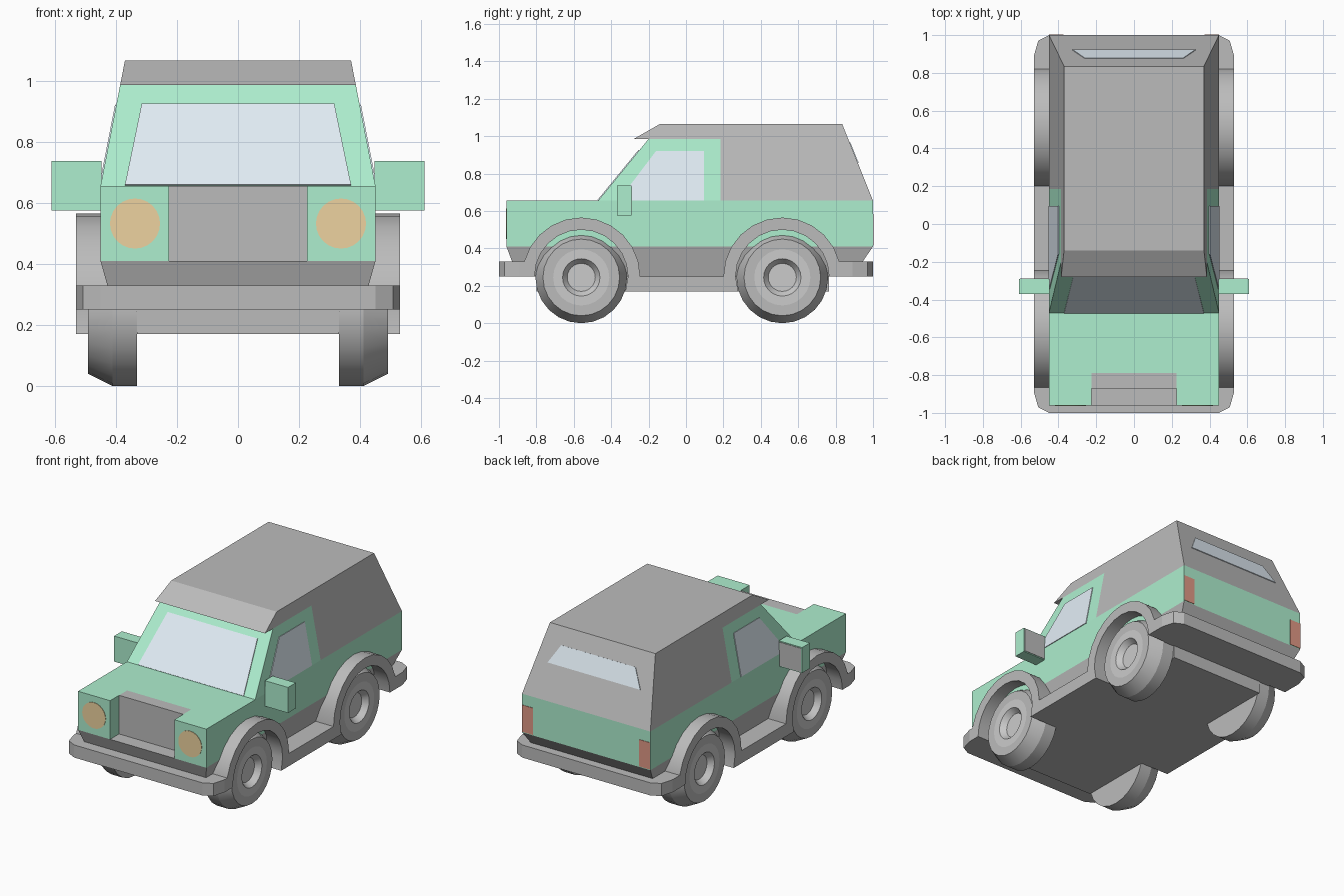
import bpy, bmesh, math

if "Cube" in bpy.data.objects:
    bpy.data.objects.remove(bpy.data.objects["Cube"])


def material(name, r, g, b):
    m = bpy.data.materials.new(name)
    m.diffuse_color = (r, g, b, 1)
    m.use_nodes = True
    m.node_tree.nodes["Principled BSDF"].inputs["Base Color"].default_value = m.diffuse_color
    return m


GREEN = material("green_paint", 0.42, 0.86, 0.62)
GLASS = material("glass", 0.76, 0.85, 0.92)
AMBER = material("amber", 0.85, 0.65, 0.35)
RED = material("red", 0.75, 0.32, 0.24)
RIM = material("rim", 0.75, 0.75, 0.78)
DARK = material("grey", 0.5, 0.5, 0.5)


def finish(name, bm, mat, smooth=False):
    bmesh.ops.recalc_face_normals(bm, faces=bm.faces)
    me = bpy.data.meshes.new(name)
    bm.to_mesh(me)
    bm.free()
    me.materials.append(mat)
    ob = bpy.data.objects.new(name, me)
    bpy.context.collection.objects.link(ob)
    if smooth:
        bpy.ops.object.select_all(action='DESELECT')
        ob.select_set(True)
        bpy.context.view_layer.objects.active = ob
        bpy.ops.object.shade_smooth_by_angle(angle=math.radians(25))
    return ob


def loft(name, a, b, mat=DARK, smooth=False):
    """Solid between two matching rings of points."""
    bm = bmesh.new()
    va = [bm.verts.new(p) for p in a]
    vb = [bm.verts.new(p) for p in b]
    bm.faces.new(va)
    bm.faces.new(vb)
    n = len(va)
    for i in range(n):
        j = (i + 1) % n
        bm.faces.new((va[i], va[j], vb[j], vb[i]))
    return finish(name, bm, mat, smooth)


def box(name, x0, x1, y0, y1, z0, z1, mat=DARK):
    ring = [(x0, y0), (x1, y0), (x1, y1), (x0, y1)]
    return plan(name, ring, z0, z1, mat)


def plan(name, pts, z0, z1, mat=DARK):
    return loft(name, [(x, y, z0) for x, y in pts], [(x, y, z1) for x, y in pts], mat)


def cabin_x(z):
    """Half width of the inward-leaning cabin sides."""
    return 0.45 - 0.08 * (z - 0.655) / 0.41


def cabin_part(name, pts, mat):
    return loft(name, [(-cabin_x(z), y, z) for y, z in pts],
                [(cabin_x(z), y, z) for y, z in pts], mat)


def panel(name, pts, offset, mat):
    """Thin plate raised from the surface by a small offset."""
    dx, dy, dz = offset
    return loft(name, pts, [(x + dx, y + dy, z + dz) for x, y, z in pts], mat)


# Green lower body with a notch for the grille
plan("lower_body", [(-0.45, -0.96), (-0.225, -0.96), (-0.225, -0.79), (0.225, -0.79),
                    (0.225, -0.96), (0.45, -0.96), (0.45, 1.0), (-0.45, 1.0)],
     0.41, 0.655, GREEN)
box("grille", -0.225, 0.225, -0.87, -0.79, 0.41, 0.655)

# Tapered grey underbody and floor
loft("underbody",
     [(-0.45, -0.96, 0.41), (0.45, -0.96, 0.41), (0.45, 1, 0.41), (-0.45, 1, 0.41)],
     [(-0.405, -0.9, 0.25), (0.405, -0.9, 0.25), (0.405, 0.89, 0.25), (-0.405, 0.89, 0.25)])
box("floor", -0.33, 0.33, -0.80, 0.765, 0.17, 0.26)

# Cabin front and grey canopy
cabin_part("cabin", [(-0.47, 0.655), (-0.2, 0.985), (0.185, 0.985), (0.185, 0.655)], GREEN)
cabin_part("canopy", [(0.185, 0.655), (0.185, 0.985), (-0.28, 0.985), (-0.14, 1.065),
                      (0.835, 1.065), (1.0, 0.655)], DARK)


# Windscreen and rear window
def screen_y(z):
    return -0.47 + (z - 0.655) * 0.27 / 0.33


def rear_y(z):
    return 1.0 - (z - 0.655) * 0.165 / 0.41


panel("windscreen", [(x, screen_y(z), z) for x, z in
                     ((-0.37, 0.656), (0.37, 0.656), (0.315, 0.922), (-0.315, 0.922))],
      (0, -0.004, 0.003), GLASS)
panel("rear_window", [(x, rear_y(z), z) for x, z in
                      ((-0.325, 0.855), (0.325, 0.855), (0.26, 0.965), (-0.26, 0.965))],
      (0, 0.004, 0.002), GLASS)

# Front and rear bumpers with clipped corners
for name, s, end in (("front_bumper", -1, 0.84), ("rear_bumper", 1, 0.80)):
    half = [(0.53, end), (0.53, 0.89), (0.507, 0.97), (0.45, 1.0)]
    ring = [(x, s * y) for x, y in half] + [(-x, s * y) for x, y in reversed(half)]
    plan(name, ring, 0.25, 0.33)

AXLES = {"front": -0.56, "rear": 0.515}


def arc(c, r, a0, a1, n=12):
    return [(c + r * math.cos(math.radians(a0 + (a1 - a0) * i / n)),
             0.25 + r * math.sin(math.radians(a0 + (a1 - a0) * i / n))) for i in range(n + 1)]


# Side skirt outline: both wheel arches joined by the running board
f, r = AXLES["front"], AXLES["rear"]
skirt = (arc(f, 0.315, 180, 0) + arc(r, 0.315, 180, 0)
         + arc(r, 0.25, 0, 180) + [(r - 0.236, 0.17), (f + 0.236, 0.17)]
         + arc(f, 0.25, 0, 180))


def lathe(name, profile, s, cy, mat):
    """Spin (x, radius) points round a wheel axle."""
    bm = bmesh.new()
    vs = [bm.verts.new((s * x, cy, 0.245 - rad)) for x, rad in profile]
    es = [bm.edges.new(e) for e in zip(vs, vs[1:])]
    bmesh.ops.spin(bm, geom=vs + es, cent=(0, cy, 0.245), axis=(1, 0, 0),
                   angle=2 * math.pi, steps=24, use_merge=True)
    bmesh.ops.remove_doubles(bm, verts=bm.verts, dist=1e-4)
    return finish(name, bm, mat, True)


for side, s in (("left", -1), ("right", 1)):
    loft(side + "_skirt", [(s * 0.33, y, z) for y, z in skirt],
         [(s * 0.53, y, z) for y, z in skirt], DARK, True)

    # Wheels
    for end, cy in AXLES.items():
        lathe(f"{end}_{side}_tire", [(0.33, 0), (0.33, 0.245), (0.41, 0.245),
                                     (0.49, 0.205), (0.49, 0.15)], s, cy, DARK)
        lathe(f"{end}_{side}_rim", [(0.49, 0.15), (0.49, 0.1), (0.455, 0.075),
                                    (0.455, 0)], s, cy, RIM)

    # Side window
    panel(side + "_window", [(s * cabin_x(z), y, z) for y, z in
                             ((-0.36, 0.656), (-0.16, 0.92), (0.095, 0.92), (0.095, 0.656))],
          (s * 0.004, 0, 0.001), GLASS)

    # Mirror with grey back plate
    x0, x1 = sorted((s * 0.447, s * 0.61))
    box(side + "_mirror", x0, x1, -0.37, -0.292, 0.575, 0.737, GREEN)
    box(side + "_mirror_face", x0 + 0.006, x1 - 0.006, -0.3, -0.289, 0.581, 0.731)

    # Headlight disc
    disc = [(s * 0.337 + 0.082 * math.cos(a), -0.959, 0.532 + 0.082 * math.sin(a))
            for a in (2 * math.pi * i / 24 for i in range(24))]
    panel(side + "_headlight", disc, (0, -0.004, 0), AMBER)

    # Tail light
    x0, x1 = sorted((s * 0.372, s * 0.449))
    box(side + "_tail_light", x0, x1, 0.99, 1.003, 0.415, 0.585, RED)
